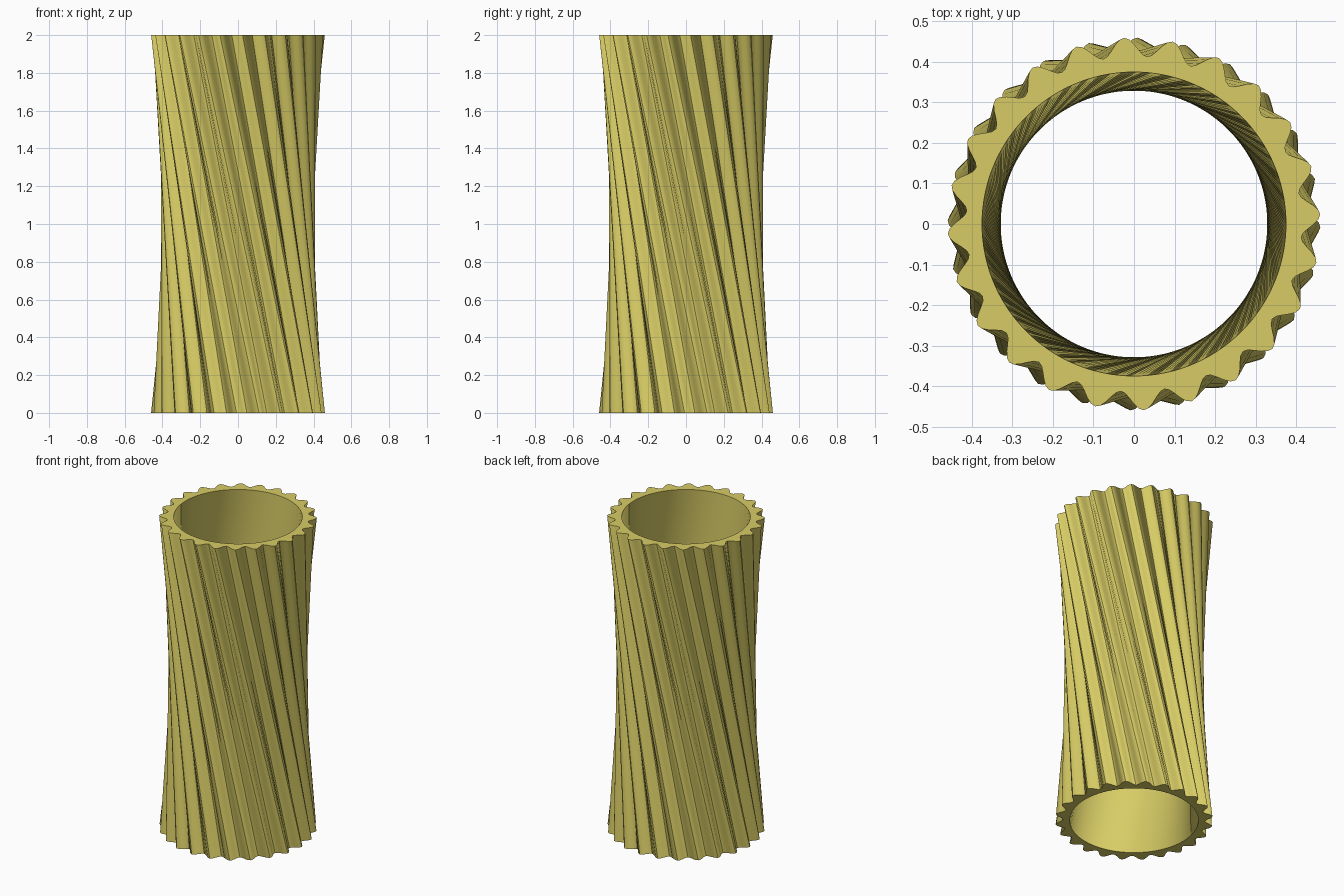
import bpy, bmesh, math

if "Cube" in bpy.data.objects:
    bpy.data.objects.remove(bpy.data.objects["Cube"])

LOBES, PER_LOBE = 24, 10
N = LOBES * PER_LOBE
HEIGHT, TWIST, PHASE = 2.0, math.radians(-56), math.radians(3)


def outer_radius(a):
    return 0.437 + 0.023 * math.cos(LOBES * a)


def ring(bm, radius, z, turn):
    pts = []
    for i in range(N):
        a = 2 * math.pi * i / N
        r = radius(a)
        pts.append(bm.verts.new((r * math.cos(a + turn), r * math.sin(a + turn), z)))
    return pts


def bridge(bm, a, b):
    return [bm.faces.new((a[i], a[(i + 1) % N], b[(i + 1) % N], b[i])) for i in range(N)]


# Twisted ruled tube: straight flutes join the rotated end profiles
bm = bmesh.new()
rings = {}
for name, radius in (("out", outer_radius), ("in", lambda a: 0.375)):
    rings[name] = (ring(bm, radius, 0, PHASE - TWIST), ring(bm, radius, HEIGHT, PHASE))
(ob, ot), (ib, it) = rings["out"], rings["in"]
for f in bridge(bm, ob, ot) + bridge(bm, it, ib):
    f.smooth = True
bridge(bm, ot, it)
bridge(bm, ib, ob)
bmesh.ops.recalc_face_normals(bm, faces=bm.faces)

mesh = bpy.data.meshes.new("fluted_tube")
bm.to_mesh(mesh)
bm.free()
tube = bpy.data.objects.new("fluted_tube", mesh)
bpy.context.collection.objects.link(tube)

mat = bpy.data.materials.new("pale_yellow")
mat.diffuse_color = (0.68, 0.60, 0.13, 1)
mat.use_nodes = True
mat.node_tree.nodes["Principled BSDF"].inputs["Base Color"].default_value = mat.diffuse_color
mesh.materials.append(mat)

# Keep the rims crisp
bpy.context.view_layer.objects.active = tube
tube.select_set(True)
bpy.ops.object.shade_smooth_by_angle(angle=math.radians(30))
